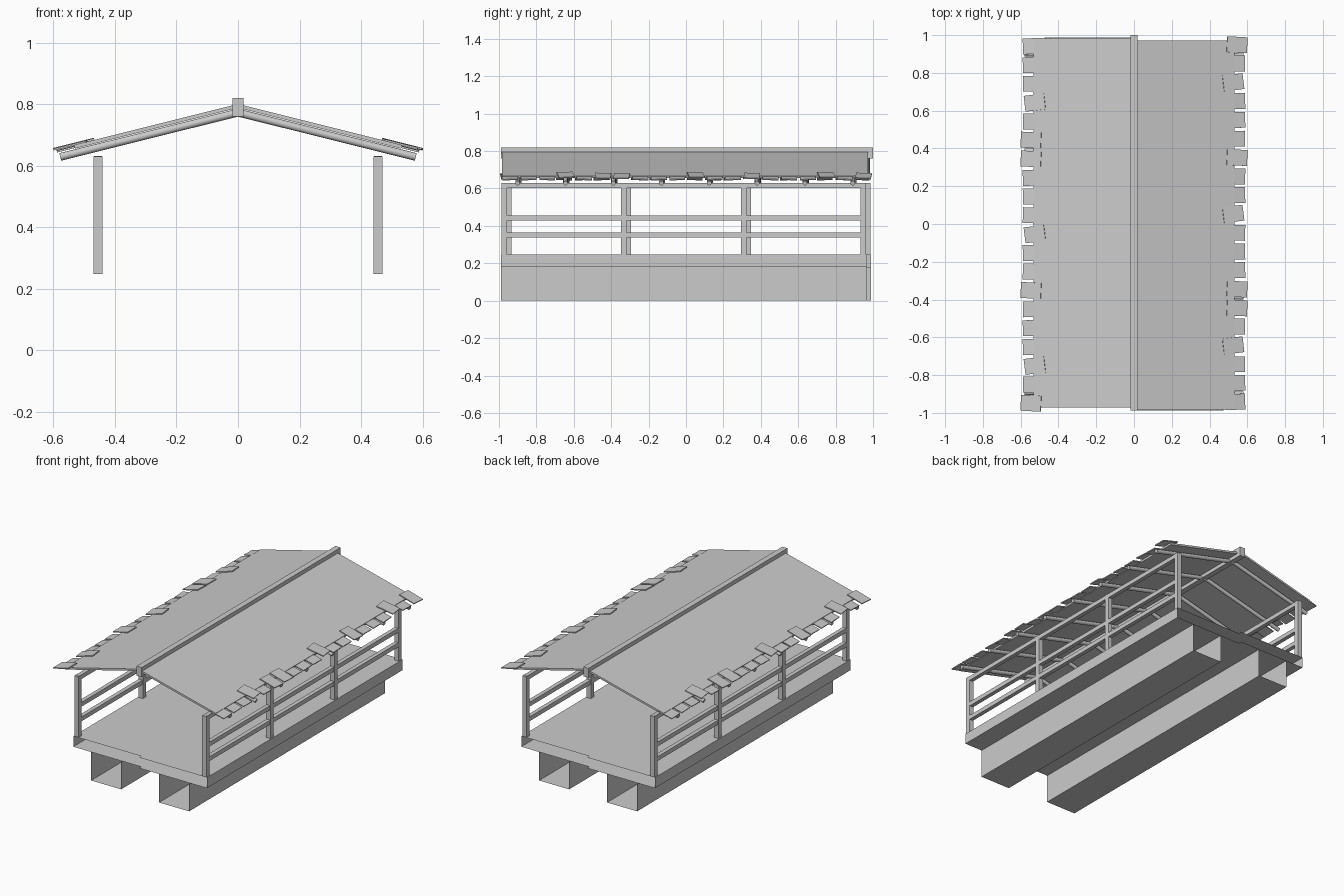
import bpy, bmesh, math, random
from mathutils import Vector, Matrix

if "Cube" in bpy.data.objects:
    bpy.data.objects.remove(bpy.data.objects["Cube"])

random.seed(4)
SLOPE = math.atan(0.25)


def make(name, bm, half=True):
    """Make an object; half parts get a copy turned 180 degrees for the other side."""
    me = bpy.data.meshes.new(name)
    bm.to_mesh(me)
    bm.free()
    ob = bpy.data.objects.new(name + ("_right" if half else ""), me)
    bpy.context.collection.objects.link(ob)
    if half:
        other = bpy.data.objects.new(name + "_left", me)
        other.rotation_euler.z = math.pi
        bpy.context.collection.objects.link(other)
    return ob


def box(bm, lo, hi, mat=Matrix()):
    lo, hi = Vector(lo), Vector(hi)
    m = mat @ Matrix.Translation((lo + hi) / 2) @ Matrix.Diagonal((*(hi - lo), 1))
    bmesh.ops.create_cube(bm, size=1, matrix=m)


def sheet(bm, profile, y0, y1):
    """Open-ended strip: xz profile swept along y."""
    a = [bm.verts.new((x, y0, z)) for x, z in profile]
    b = [bm.verts.new((x, y1, z)) for x, z in profile]
    for i in range(len(a) - 1):
        bm.faces.new((a[i], a[i + 1], b[i + 1], b[i]))


Y0, Y1 = -0.988, 0.967

# Deck half: top, side and underside, open at the ends
bm = bmesh.new()
sheet(bm, [(0, 0.18), (0.475, 0.18), (0.475, 0.247), (0, 0.247)], Y0, Y1)
make("deck", bm)

# Float: open-ended trough under the deck
bm = bmesh.new()
sheet(bm, [(0.14, 0.18), (0.14, 0), (0.35, 0), (0.35, 0.18)], Y0, Y1)
make("float", bm)

# Railing posts
bm = bmesh.new()
for i in range(4):
    y = -0.972 + 0.64 * i
    box(bm, (0.44, y - 0.015, 0.247), (0.47, y + 0.015, 0.63))
make("posts", bm)

# Railing bars
bm = bmesh.new()
for z in (0.617, 0.442, 0.35):
    box(bm, (0.442, -0.97, z - 0.0135), (0.468, 0.95, z + 0.0135))
make("rails", bm)

# Round rafters
bm = bmesh.new()
a, b = Vector((0, 0, 0.772)), Vector((0.578, 0, 0.628))
turn = (b - a).to_track_quat('Z', 'Y').to_matrix().to_4x4()
for i in range(8):
    mid = (a + b) / 2 + Vector((0, -0.9 + 0.256 * i, 0))
    bmesh.ops.create_cone(bm, cap_ends=True, segments=12, radius1=0.0125, radius2=0.0125,
                          depth=(b - a).length, matrix=Matrix.Translation(mid) @ turn)
for f in bm.faces:
    f.smooth = len(f.verts) == 4
for e in bm.edges:
    e.smooth = all(f.smooth for f in e.link_faces)
make("rafters", bm)

# Roof slab
bm = bmesh.new()
slope = Matrix.Translation((0, 0, 0.80)) @ Matrix.Rotation(SLOPE, 4, 'Y')
box(bm, (0, -0.983, -0.012), (0.549, 0.972, 0), slope)
make("roof", bm)

# Eave tiles: a repeating pattern of flush, lifted and twisted tiles
bm = bmesh.new()
for i in range(20):
    x, lift, yaw = 0.536, -0.006, random.uniform(-2, 2)
    if i % 7 in (0, 6) and i != 7:
        x, lift, yaw = 0.545, 0.003, -3
    elif i % 7 == 2:
        x, lift, yaw = 0.525, 0.003, 7
    m = (slope @ Matrix.Translation((x / math.cos(SLOPE), 0.949 - 0.0995 * i, lift))
         @ Matrix.Rotation(math.radians(yaw), 4, 'Z')
         @ Matrix.Rotation(math.radians(random.uniform(-2, 2)), 4, 'X'))
    box(bm, (-0.055, -0.042, -0.003), (0.055, 0.042, 0.003), m)
make("eave_tiles", bm)

# Ridge beam
bm = bmesh.new()
box(bm, (-0.018, -0.988, 0.76), (0.018, 1.0, 0.82))
make("ridge_beam", bm, half=False)
